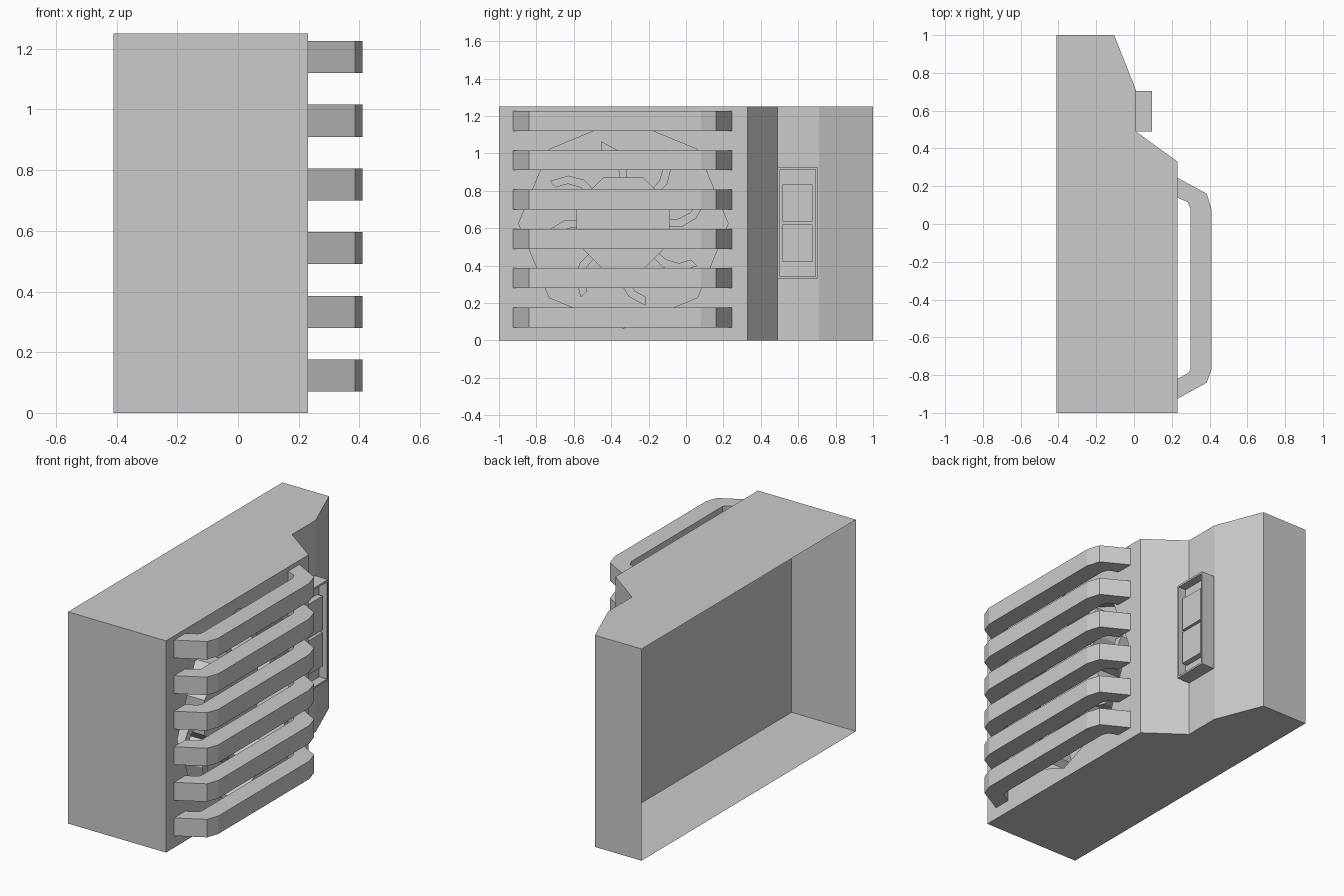
import bpy, bmesh
from math import radians, cos, sin

cube = bpy.data.objects.get("Cube")
if cube:
    bpy.data.objects.remove(cube, do_unlink=True)

grey = bpy.data.materials.new("light_grey")
grey.use_nodes = True
grey.diffuse_color = (0.6, 0.6, 0.6, 1)
grey.node_tree.nodes["Principled BSDF"].inputs["Base Color"].default_value = (0.6, 0.6, 0.6, 1)

FRONT, BACK, INNER, HEIGHT = 0.23, -0.41, 0.01, 1.25
FAN_Y, FAN_Z = -0.335, 0.625


def finish(name, bm, recalc=True):
    if recalc:
        bmesh.ops.recalc_face_normals(bm, faces=bm.faces[:])
    mesh = bpy.data.meshes.new(name)
    bm.to_mesh(mesh)
    bm.free()
    mesh.materials.append(grey)
    obj = bpy.data.objects.new(name, mesh)
    bpy.context.collection.objects.link(obj)
    return obj


def prism(name, points, low, high, axis):
    """Extrude a 2D outline along z (outline in x, y) or x (outline in y, z)."""
    bm = bmesh.new()
    place = (lambda p, d: (p[0], p[1], d)) if axis == "z" else (lambda p, d: (d, p[0], p[1]))
    a = [bm.verts.new(place(p, low)) for p in points]
    b = [bm.verts.new(place(p, high)) for p in points]
    bm.faces.new(a)
    bm.faces.new(b)
    for i in range(len(points)):
        j = (i + 1) % len(points)
        bm.faces.new((a[i], a[j], b[j], b[i]))
    return finish(name, bm)


def rect(y0, y1, z0, z1):
    return [(y0, z0), (y1, z0), (y1, z1), (y0, z1)]


def polar(radius, degrees):
    a = radians(degrees)
    return FAN_Y + radius * cos(a), FAN_Z + radius * sin(a)


# Housing: open at the back, with an octagonal fan well in the grille face
profile = [(BACK, -1), (FRONT, -1), (FRONT, 0.33), (INNER, 0.49),
           (INNER, 0.71), (-0.105, 1), (BACK, 1)]
bm = bmesh.new()
low = [bm.verts.new((x, y, 0)) for x, y in profile]
high = [bm.verts.new((x, y, HEIGHT)) for x, y in profile]
bm.faces.new(low)
bm.faces.new(high)
for i in range(len(profile) - 1):
    if i != 1:
        bm.faces.new((low[i], low[i + 1], high[i + 1], high[i]))
corners = [low[1], low[2], high[2], high[1]]
rim = [bm.verts.new((FRONT, *polar(0.56, 45 * k))) for k in range(8)]
deep = [bm.verts.new((INNER, *polar(0.56, 45 * k))) for k in range(8)]
edges = []
for loop in (corners, rim):
    for i, v in enumerate(loop):
        w = loop[(i + 1) % len(loop)]
        edges.append(bm.edges.get((v, w)) or bm.edges.new((v, w)))
bmesh.ops.triangle_fill(bm, edges=edges, use_beauty=True)
for i in range(8):
    j = (i + 1) % 8
    bm.faces.new((rim[i], rim[j], deep[j], deep[i]))
finish("housing", bm)

# Inner panel behind the fan
bm = bmesh.new()
bm.faces.new([bm.verts.new((INNER, y, z)) for y, z in rect(-1, 0.49, 0, HEIGHT)])
finish("inner_panel", bm, recalc=False)

# Fan: octagonal hub with eight curved vanes
prism("fan_hub", [polar(0.27, 22.5 + 45 * k) for k in range(8)], INNER, 0.19, "x")
vane = [(0.22, 131), (0.315, 132), (0.39, 139), (0.455, 150),
        (0.41, 152), (0.365, 144.5), (0.30, 140), (0.22, 140)]
for k in range(8):
    prism(f"fan_vane_{k + 1}", [polar(r, a + 45 * k) for r, a in vane], INNER, 0.18, "x")

# Guard bars
bar = [(FRONT, 0.245), (0.385, 0.16), (0.41, 0.08), (0.41, -0.77), (0.385, -0.84), (FRONT, -0.925),
       (FRONT, -0.82), (0.285, -0.79), (0.30, -0.77), (0.30, 0.08), (0.285, 0.115), (FRONT, 0.14)]
for k in range(6):
    z = 0.07 + 0.21 * k
    prism(f"guard_bar_{k + 1}", bar, z, z + 0.106, "z")

# Switch box with a recessed front
box = prism("switch_box", rect(0.49, 0.705, 0.33, 0.925), INNER, 0.095, "x")
bm = bmesh.new()
bm.from_mesh(box.data)
face = max(bm.faces, key=lambda f: f.calc_center_median().x)
bmesh.ops.inset_region(bm, faces=[face], thickness=0.016)
bmesh.ops.translate(bm, verts=face.verts[:], vec=(0, 0, 0))
side = bmesh.ops.extrude_discrete_faces(bm, faces=[face])["faces"][0]
bmesh.ops.translate(bm, verts=side.verts[:], vec=(-0.05, 0, 0))
bm.to_mesh(box.data)
bm.free()

# Two switches
for name, z in (("lower_switch", 0.42), ("upper_switch", 0.635)):
    prism(name, rect(0.515, 0.675, z, z + 0.2), 0.04, 0.08, "x")
